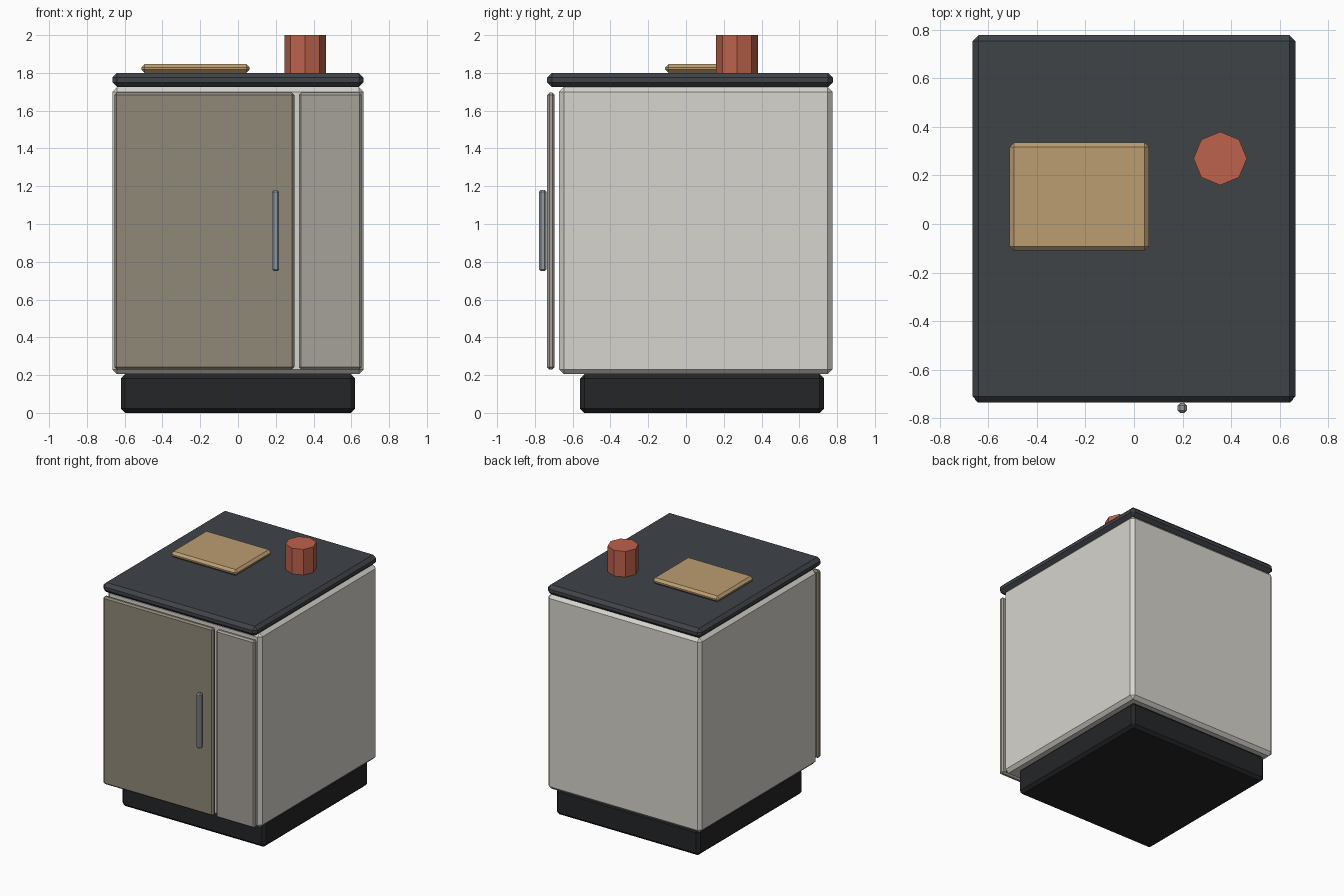
import bpy, bmesh
from mathutils import Vector

if "Cube" in bpy.data.objects:
    bpy.data.objects.remove(bpy.data.objects["Cube"])


def paint(obj, rgb):
    mat = bpy.data.materials.new(obj.name + "_colour")
    mat.diffuse_color = (*rgb, 1)
    mat.use_nodes = True
    mat.node_tree.nodes["Principled BSDF"].inputs["Base Color"].default_value = mat.diffuse_color
    obj.data.materials.append(mat)


def chamfered_box(name, low, high, chamfer, rgb):
    """Box between two corners with single-segment chamfered edges."""
    low, high = Vector(low), Vector(high)
    bm = bmesh.new()
    bmesh.ops.create_cube(bm, size=1)
    bmesh.ops.scale(bm, vec=high - low, verts=bm.verts)
    mesh = bpy.data.meshes.new(name)
    bm.to_mesh(mesh)
    bm.free()
    obj = bpy.data.objects.new(name, mesh)
    obj.location = (low + high) / 2
    bpy.context.collection.objects.link(obj)
    bevel = obj.modifiers.new("chamfer", 'BEVEL')
    bevel.width = chamfer
    bevel.segments = 1
    bevel.limit_method = 'NONE'
    paint(obj, rgb)
    return obj


# Recessed plinth, cabinet body and worktop
chamfered_box("plinth", (-0.62, -0.56, 0), (0.62, 0.73, 0.205), 0.022, (0.018, 0.019, 0.021))
chamfered_box("cabinet_body", (-0.665, -0.672, 0.205), (0.665, 0.775, 1.725), 0.025, (0.68, 0.66, 0.61))
chamfered_box("worktop", (-0.665, -0.735, 1.725), (0.665, 0.778, 1.80), 0.025, (0.05, 0.056, 0.064))

# Front: wide door and narrow fixed panel, standing just off the body
for name, x0, x1, rgb in (("door", -0.655, 0.298, (0.28, 0.25, 0.19)),
                          ("side_panel", 0.322, 0.655, (0.38, 0.355, 0.32))):
    chamfered_box(name, (x0, -0.735, 0.23), (x1, -0.695, 1.695), 0.012, rgb)

# Upright door handle
chamfered_box("door_handle", (0.18, -0.778, 0.75), (0.218, -0.738, 1.18), 0.01, (0.30, 0.33, 0.37))

# Cutting board lying on the worktop
chamfered_box("cutting_board", (-0.512, -0.11, 1.80), (0.062, 0.335, 1.847), 0.018, (0.50, 0.34, 0.17))

# Eight-sided canister
bpy.ops.mesh.primitive_cylinder_add(vertices=8, radius=0.11, depth=0.20, location=(0.355, 0.27, 1.90))
canister = bpy.context.object
canister.name = "canister"
paint(canister, (0.51, 0.122, 0.072))
